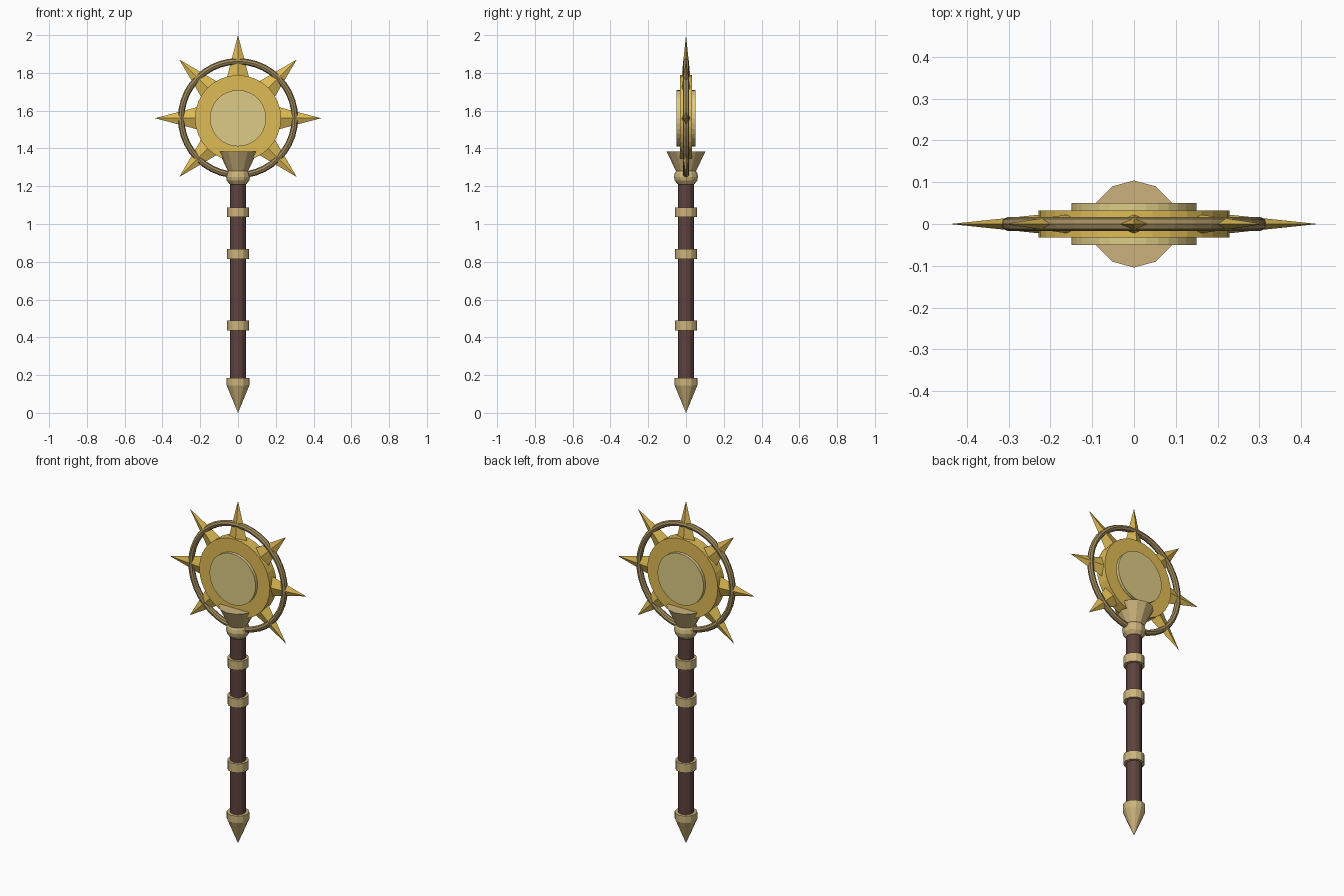
import bpy
from math import pi, radians
from mathutils import Matrix, Vector

if "Cube" in bpy.data.objects:
    bpy.data.objects.remove(bpy.data.objects["Cube"])

CZ = 1.56  # height of the sun disc centre


def mat(name, rgb):
    m = bpy.data.materials.new(name)
    m.diffuse_color = (*rgb, 1)
    m.use_nodes = True
    m.node_tree.nodes["Principled BSDF"].inputs["Base Color"].default_value = m.diffuse_color
    return m


wood = mat("dark_wood", (0.11, 0.055, 0.05))
brass = mat("brass", (0.60, 0.45, 0.20))
gold = mat("gold", (0.74, 0.50, 0.09))
pale = mat("pale_gold", (0.72, 0.60, 0.24))
bronze = mat("bronze", (0.36, 0.26, 0.11))


def finish(name, material):
    o = bpy.context.object
    o.name = name
    o.data.materials.append(material)
    return o


def lathe(name, profile, material, n=12):
    """Flat-faced solid turned round z from (radius, z) points."""
    verts, rings, faces = [], [], []
    for r, z in profile:
        k = 1 if r == 0 else n
        rings.append(list(range(len(verts), len(verts) + k)))
        verts += [Matrix.Rotation(2 * pi * i / n, 3, 'Z') @ Vector((r, 0, z)) for i in range(k)]
    for a, b in zip(rings, rings[1:]):
        for i in range(n):
            j = (i + 1) % n
            if len(a) == 1:
                faces.append((a[0], b[j], b[i]))
            elif len(b) == 1:
                faces.append((a[i], a[j], b[0]))
            else:
                faces.append((a[i], a[j], b[j], b[i]))
    if len(rings[0]) > 1:
        faces.append(rings[0][::-1])
    if len(rings[-1]) > 1:
        faces.append(rings[-1])
    me = bpy.data.meshes.new(name)
    me.from_pydata(verts, [], faces)
    me.materials.append(material)
    o = bpy.data.objects.new(name, me)
    bpy.context.collection.objects.link(o)
    return o


# Handle, pommel and grip bands
lathe("shaft", [(0.042, 0.16), (0.042, 1.25)], wood)
lathe("pommel", [(0, 0), (0.06, 0.145), (0.06, 0.185)], brass)
for i, z in enumerate((0.463, 0.842, 1.062)):
    lathe(f"band_{i + 1}", [(0.057, z - 0.026), (0.057, z + 0.026)], brass)

# Neck bead and flared socket
bpy.ops.mesh.primitive_uv_sphere_add(segments=12, ring_count=8, radius=0.064, location=(0, 0, 1.25))
finish("neck_bead", brass).scale.z = 0.85
lathe("socket", [(0.05, 1.275), (0.104, 1.385)], brass)

# Stacked sun discs
for name, r, d, m in (("outer_disc", 0.228, 0.064, gold), ("inner_disc", 0.149, 0.10, pale)):
    bpy.ops.mesh.primitive_cylinder_add(vertices=32, radius=r, depth=d, location=(0, 0, CZ),
                                        rotation=(pi / 2, 0, 0))
    finish(name, m)

# Halo ring
bpy.ops.mesh.primitive_torus_add(major_segments=40, minor_segments=8, major_radius=0.301,
                                 minor_radius=0.017, location=(0, 0, CZ), rotation=(pi / 2, 0, 0))
finish("halo_ring", bronze)

# Flattened four-sided rays
for i in range(8):
    ray = lathe(f"ray_{i + 1}", [(0.068, 0.18), (0, 0.44)], gold, 4)
    ray.matrix_world = (Matrix.Translation((0, 0, CZ)) @ Matrix.Rotation(radians(45 * i), 4, 'Y')
                        @ Matrix.Diagonal((1, 0.4, 1, 1)))
